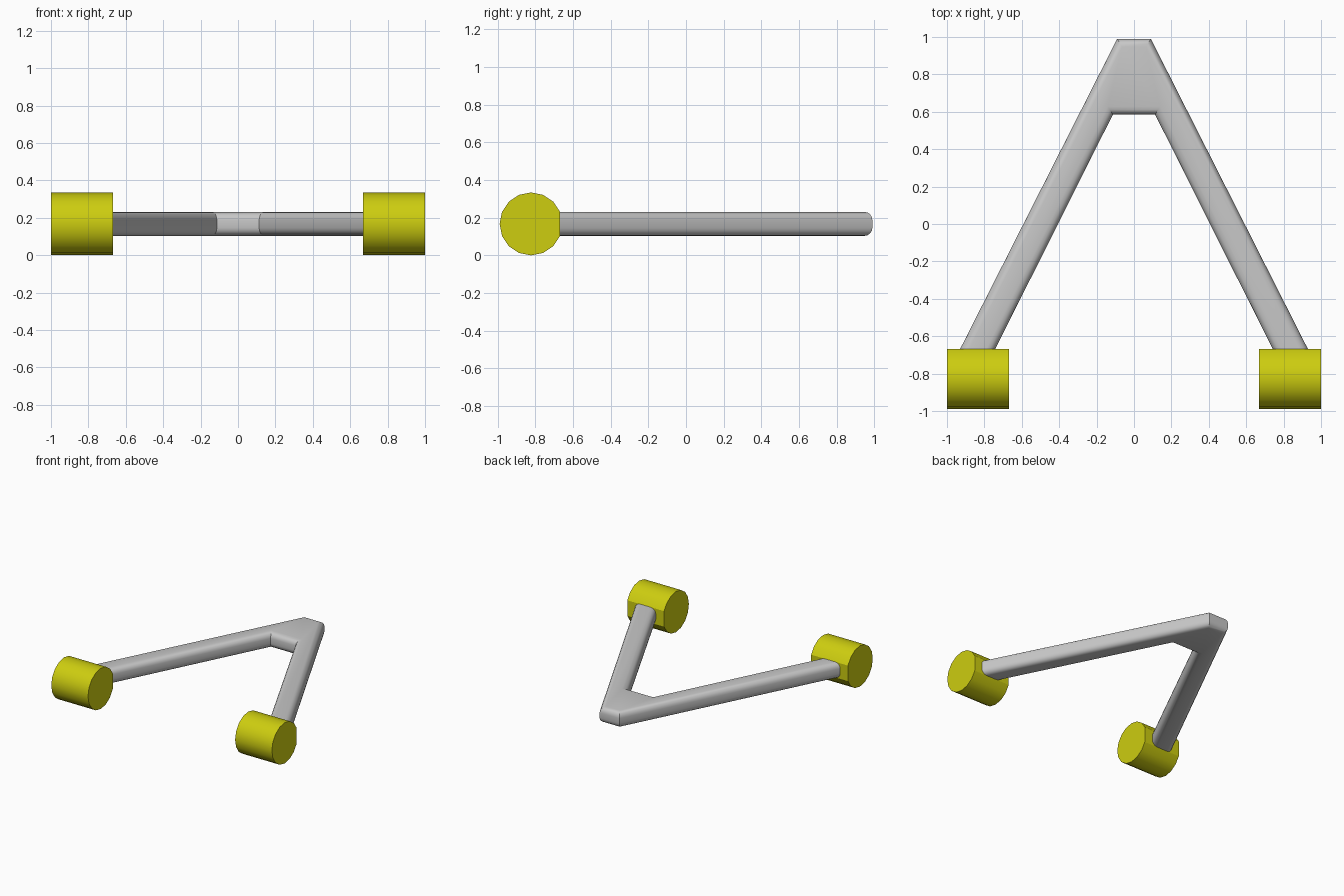
import bpy
import bmesh
import math

RADIUS = 0.167      # bushing radius, also the height of the arm's mid plane
SIDES = 16
STEP = 2 * math.pi / SIDES
BUSH_Y = -0.99 + RADIUS
FLAT_Y = BUSH_Y + RADIUS * math.cos(STEP)      # flat where the arm is joined
HALF_THICK = RADIUS * math.sin(STEP)

cube = bpy.data.objects.get("Cube")
if cube:
    bpy.data.objects.remove(cube, do_unlink=True)


def make_material(name, color):
    mat = bpy.data.materials.new(name)
    mat.use_nodes = True
    mat.diffuse_color = color
    mat.node_tree.nodes["Principled BSDF"].inputs["Base Color"].default_value = color
    return mat


def extrude_outline(bm, points, offset):
    """Turn a closed outline into a solid prism."""
    face = bm.faces.new([bm.verts.new(p) for p in points])
    ret = bmesh.ops.extrude_face_region(bm, geom=[face], use_keep_orig=True)
    moved = [g for g in ret["geom"] if isinstance(g, bmesh.types.BMVert)]
    bmesh.ops.translate(bm, verts=moved, vec=offset)
    bmesh.ops.recalc_face_normals(bm, faces=bm.faces)


def finish(bm, name, mat):
    mesh = bpy.data.meshes.new(name)
    bm.to_mesh(mesh)
    bm.free()
    mesh.materials.append(mat)
    obj = bpy.data.objects.new(name, mesh)
    bpy.context.collection.objects.link(obj)
    bpy.ops.object.select_all(action="DESELECT")
    obj.select_set(True)
    bpy.context.view_layer.objects.active = obj
    bpy.ops.object.shade_smooth_by_angle(angle=math.radians(30))
    return obj


steel = make_material("grey steel", (0.57, 0.57, 0.57, 1))
yellow = make_material("yellow bushing", (0.61, 0.61, 0.005, 1))

# A-shaped arm: mirrored outline, extruded upward
half = [(0.09, 0.99), (0.93, FLAT_Y), (0.742, FLAT_Y), (0.113, 0.585)]
outline = half + [(-x, y) for x, y in reversed(half)]
bm = bmesh.new()
extrude_outline(bm, [(x, y, RADIUS - HALF_THICK) for x, y in outline],
                (0, 0, 2 * HALF_THICK))

# Open the leg ends against the bushings, then round the long edges
ends = [f for f in bm.faces if all(abs(v.co.y - FLAT_Y) < 1e-4 for v in f.verts)]
bmesh.ops.delete(bm, geom=ends, context="FACES_ONLY")
long_edges = [e for e in bm.edges
              if abs(e.verts[0].co.z - e.verts[1].co.z) < 1e-4
              and len(e.link_faces) == 2]
bmesh.ops.bevel(bm, geom=long_edges, offset=0.043, offset_type="OFFSET",
                segments=4, profile=0.5, affect="EDGES", clamp_overlap=True)
finish(bm, "control_arm", steel)

# Bushings: cylinders across x, with one corner left out to form the flat
for name, x in (("left_bushing", 0.667), ("right_bushing", -1.0)):
    bm = bmesh.new()
    ring = [(x, BUSH_Y + RADIUS * math.cos(i * STEP), RADIUS + RADIUS * math.sin(i * STEP))
            for i in range(1, SIDES)]
    extrude_outline(bm, ring, (0.333, 0, 0))
    finish(bm, name, yellow)
